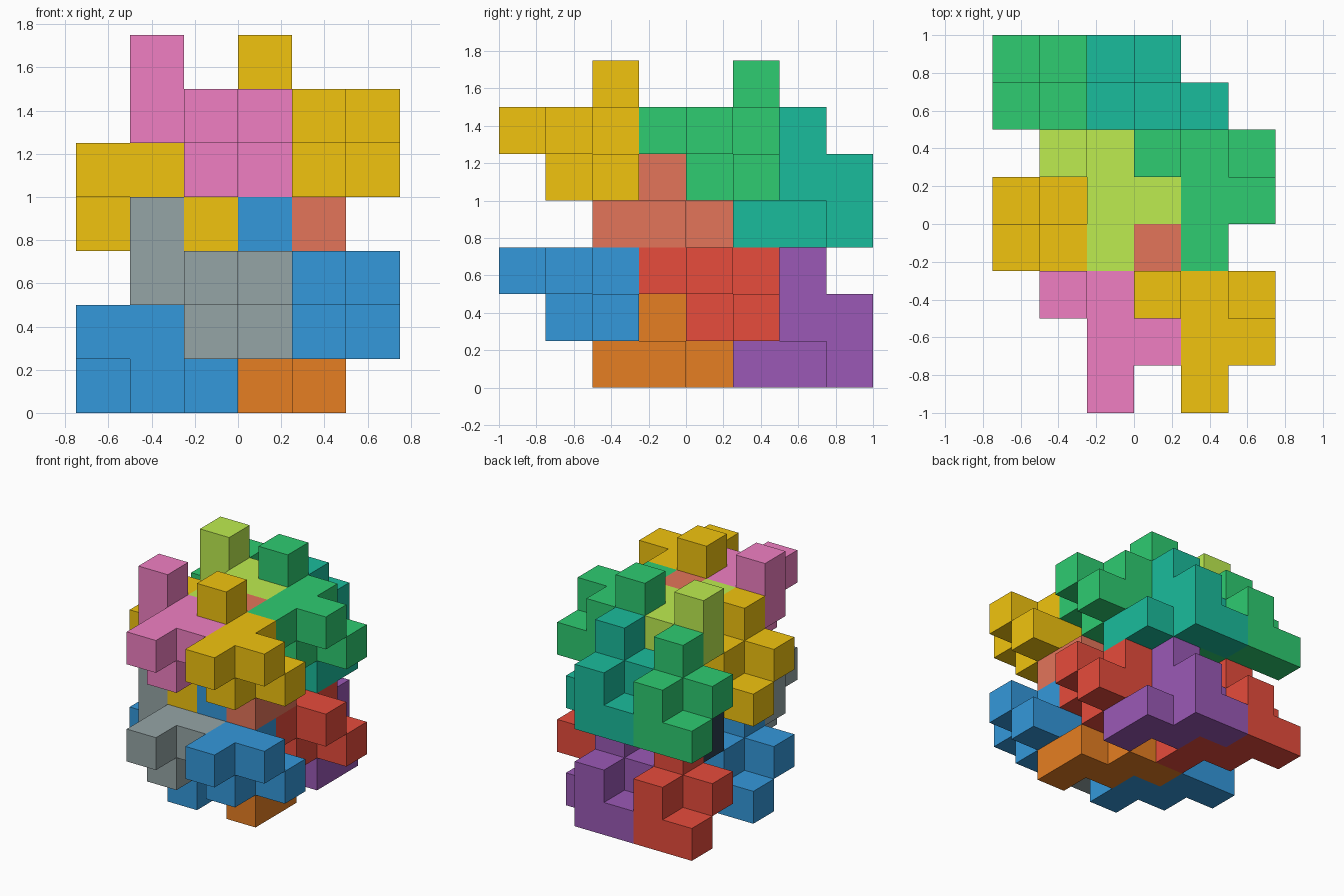
import bpy, bmesh
from mathutils import Vector

if "Cube" in bpy.data.objects:
    bpy.data.objects.remove(bpy.data.objects["Cube"])

CELL = 0.25
ORIGIN = Vector((-0.75, -1.0, 0.0))

# Two nine-cube pieces that interlock and fill space on a 2 x 3 x 3 lattice
HOOK = [(3, 2, 6), (3, 2, 5), (4, 2, 5), (4, 1, 5), (4, 0, 5),
        (5, 1, 5), (4, 1, 4), (5, 2, 4), (4, 2, 4)]
STEP = [(3, 6, 5), (3, 6, 4), (3, 7, 4), (3, 7, 3), (2, 7, 3),
        (2, 6, 4), (4, 6, 3), (4, 5, 3), (3, 6, 3)]

COLOURS = {
    "yellow": "f1c40f", "blue": "3498db", "pink": "f07fc2", "grey": "95a5a6",
    "green": "2ecc71", "red": "e74c3c", "lime": "bdec50", "slate": "2c3e50",
    "teal": "1abc9c", "purple": "9b59b6", "coral": "e3755a", "orange": "e67e22",
}


def material(name):
    mat = bpy.data.materials.get(name)
    if mat is None:
        mat = bpy.data.materials.new(name)
        h = COLOURS[name]
        rgb = [int(h[i:i + 2], 16) / 255 for i in (0, 2, 4)]
        mat.diffuse_color = [((c + 0.055) / 1.055) ** 2.4 for c in rgb] + [1]
        mat.use_nodes = True
        mat.node_tree.nodes["Principled BSDF"].inputs["Base Color"].default_value = mat.diffuse_color
    return mat


def polycube(name, cells, shift, colour):
    """Outer skin of a set of unit cells, with flat areas merged."""
    cells = {tuple(Vector(c) + Vector(shift)) for c in cells}
    bm = bmesh.new()
    for cell in cells:
        mid = Vector(cell) + Vector((0.5, 0.5, 0.5))
        for axis in range(3):
            for sign in (-1, 1):
                n = Vector((0, 0, 0))
                n[axis] = sign
                if tuple(Vector(cell) + n) in cells:
                    continue
                u = Vector((0, 0, 0))
                u[(axis + 1) % 3] = 0.5
                v = n.cross(u)
                c = mid + n * 0.5
                bm.faces.new([bm.verts.new((c + a * u + b * v) * CELL + ORIGIN)
                              for a, b in ((-1, -1), (1, -1), (1, 1), (-1, 1))])
    bmesh.ops.remove_doubles(bm, verts=bm.verts, dist=1e-4)
    bmesh.ops.dissolve_limit(bm, angle_limit=0.01, verts=bm.verts, edges=bm.edges)
    mesh = bpy.data.meshes.new(name)
    bm.to_mesh(mesh)
    bm.free()
    mesh.materials.append(material(colour))
    bpy.context.collection.objects.link(bpy.data.objects.new(name, mesh))


# Lower and upper layers: (side, depth) -> hook colour and step colour
LAYERS = {
    "upper": (0, {("right", "front"): ("yellow", "coral"),
                  ("left", "front"): ("pink", "yellow"),
                  ("right", "back"): ("green", "teal"),
                  ("left", "back"): ("lime", "green")}),
    "lower": (-3, {("right", "front"): ("blue", "orange"),
                   ("left", "front"): ("grey", "blue"),
                   ("right", "back"): ("red", "purple"),
                   ("left", "back"): ("slate", "red")}),
}
for layer, (dz, slots) in LAYERS.items():
    for (side, depth), (hook, step) in slots.items():
        dx = 0 if side == "right" else -2
        tag = f"{layer}_{depth}_{side}"
        polycube("hook_piece_" + tag, HOOK, (dx, 3 if depth == "back" else 0, dz), hook)
        polycube("step_piece_" + tag, STEP, (dx, 0 if depth == "back" else -3, dz), step)
